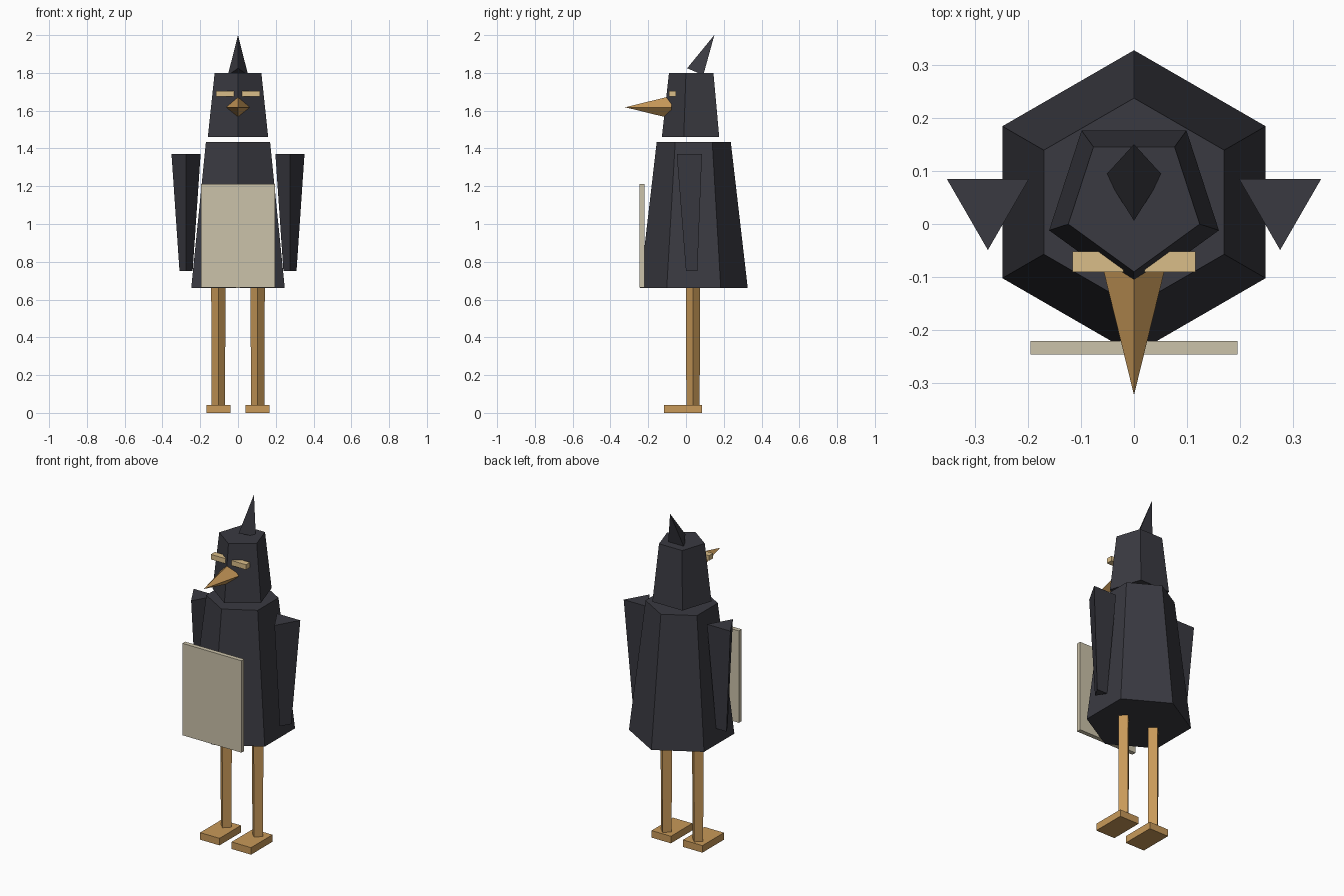
import bpy, bmesh, math
from mathutils import Matrix, Vector

if "Cube" in bpy.data.objects:
    bpy.data.objects.remove(bpy.data.objects["Cube"])


def material(name, rgb):
    m = bpy.data.materials.new(name)
    m.diffuse_color = (*rgb, 1)
    m.use_nodes = True
    m.node_tree.nodes["Principled BSDF"].inputs["Base Color"].default_value = m.diffuse_color
    return m


CHARCOAL = material("charcoal", (0.042, 0.042, 0.053))
OCHRE = material("ochre", (0.58, 0.32, 0.10))
SAND = material("sand", (0.70, 0.51, 0.25))
BEIGE = material("beige", (0.60, 0.54, 0.40))


def finish(name, bm, mat):
    bmesh.ops.recalc_face_normals(bm, faces=bm.faces)
    me = bpy.data.meshes.new(name)
    bm.to_mesh(me)
    bm.free()
    me.materials.append(mat)
    ob = bpy.data.objects.new(name, me)
    bpy.context.collection.objects.link(ob)
    return ob


def frustum(name, mat, sides, r1, r2, height, base, tilt=0.0):
    """Flat-sided frustum or pyramid with one corner facing the front."""
    bm = bmesh.new()

    def ring(r, z):
        angles = [-math.pi / 2 + i * math.tau / sides for i in range(sides)]
        return [bm.verts.new((r * math.cos(a), r * math.sin(a), z)) for a in angles]

    low = ring(r1, 0)
    bm.faces.new(low)
    if r2 > 0:
        high = ring(r2, height)
        bm.faces.new(high)
    else:
        high = [bm.verts.new((0, 0, height))] * sides
    for i in range(sides):
        j = (i + 1) % sides
        if r2 > 0:
            bm.faces.new((low[i], low[j], high[j], high[i]))
        else:
            bm.faces.new((low[i], low[j], high[i]))
    bm.transform(Matrix.Translation(base) @ Matrix.Rotation(tilt, 4, 'X'))
    return finish(name, bm, mat)


def box(name, mat, lo, hi):
    lo, hi = Vector(lo), Vector(hi)
    bm = bmesh.new()
    bmesh.ops.create_cube(bm, size=1)
    bm.transform(Matrix.Translation((lo + hi) / 2) @ Matrix.Diagonal((*(hi - lo), 1)))
    return finish(name, bm, mat)


# Body and head
frustum("body", CHARCOAL, 6, 0.286, 0.196, 0.775, (0, 0.041, 0.66))
frustum("head", CHARCOAL, 5, 0.168, 0.13, 0.34, (0, 0.04, 1.46))

# Crest leaning back, beak pointing forward
frustum("crest", CHARCOAL, 3, 0.062, 0, 0.219, (0, 0.063, 1.80), -0.41)
frustum("beak", OCHRE, 4, 0.06, 0, 0.245, (0, -0.077, 1.618), math.pi / 2)

# Belly panel
box("belly_panel", BEIGE, (-0.195, -0.246, 0.665), (0.195, -0.22, 1.213))

# Paired parts
for side, s in (("left", -1), ("right", 1)):
    frustum(side + "_wing", CHARCOAL, 3, 0.04, 0.089, 0.62, (s * 0.275, 0.04, 0.75))
    frustum(side + "_leg", OCHRE, 4, 0.035, 0.038, 0.64, (s * 0.104, 0.037, 0.03))
    xs = sorted((s * 0.04, s * 0.168))
    box(side + "_foot", OCHRE, (xs[0], -0.117, 0), (xs[1], 0.085, 0.042))
    xs = sorted((s * 0.02, s * 0.116))
    box(side + "_eye", SAND, (xs[0], -0.09, 1.675), (xs[1], -0.052, 1.705))
